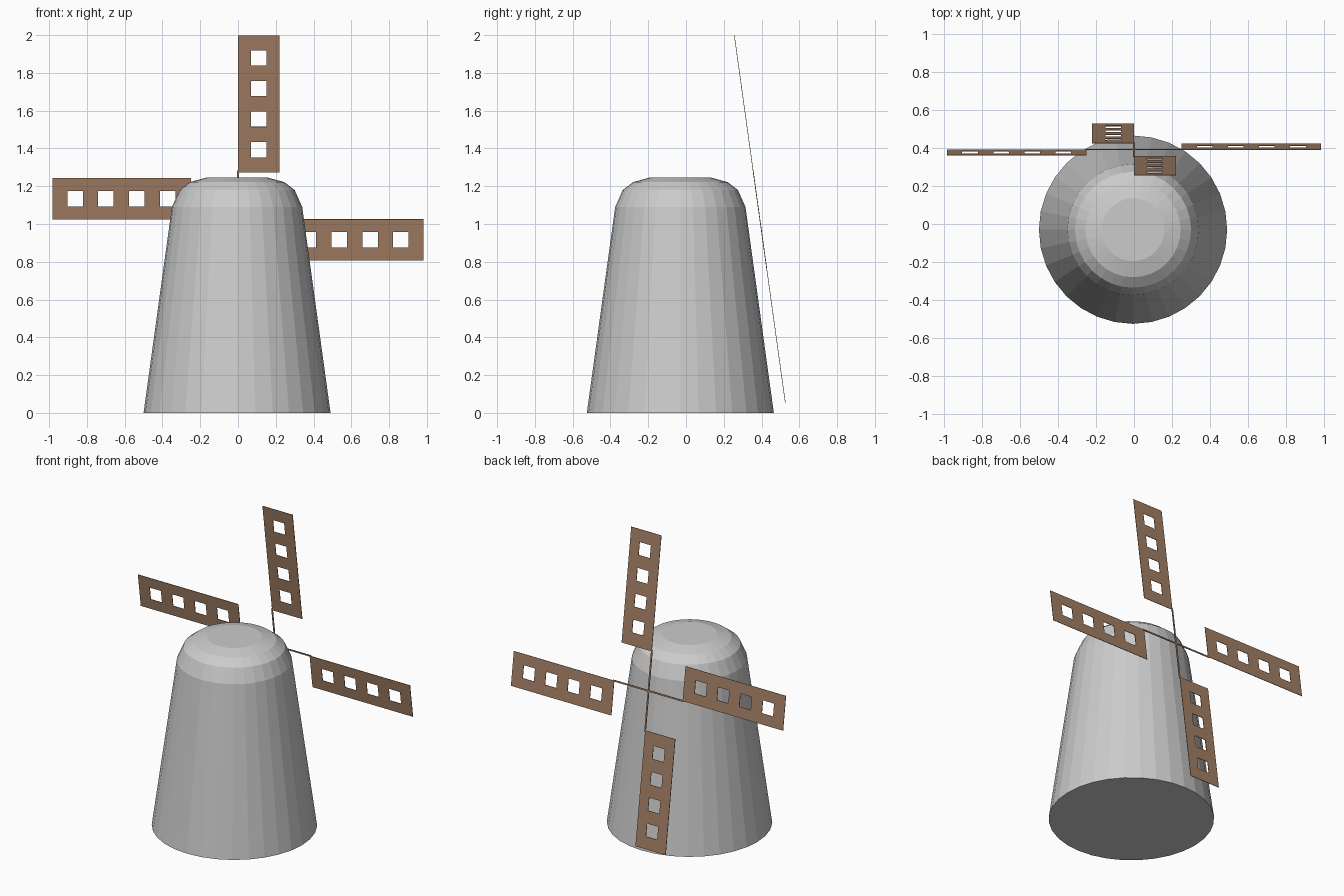
import bpy, bmesh, math
from mathutils import Matrix, Vector

if "Cube" in bpy.data.objects:
    bpy.data.objects.remove(bpy.data.objects["Cube"])


def material(name, rgb):
    m = bpy.data.materials.new(name)
    m.diffuse_color = (*rgb, 1)
    m.use_nodes = True
    m.node_tree.nodes["Principled BSDF"].inputs["Base Color"].default_value = m.diffuse_color
    return m


stone = material("grey stone", (0.6, 0.6, 0.6))
wood = material("brown wood", (0.37, 0.215, 0.13))


def finish(name, bm, mat):
    bmesh.ops.recalc_face_normals(bm, faces=bm.faces)
    me = bpy.data.meshes.new(name)
    bm.to_mesh(me)
    bm.free()
    me.materials.append(mat)
    ob = bpy.data.objects.new(name, me)
    bpy.context.collection.objects.link(ob)
    return ob


# Tower: tapered 32-sided body with a rounded cap
SIDES = 32
profile = [(0.495, 0), (0.345, 1.09), (0.305, 1.18), (0.25, 1.222), (0.165, 1.245)]
bm = bmesh.new()
rings = []
for r, z in profile:
    rings.append([bm.verts.new((-0.005 + r * math.cos(2 * math.pi * i / SIDES),
                                -0.03 + r * math.sin(2 * math.pi * i / SIDES), z))
                  for i in range(SIDES)])
for a, b in zip(rings, rings[1:]):
    for i in range(SIDES):
        j = (i + 1) % SIDES
        bm.faces.new((a[i], a[j], b[j], b[i]))
bm.faces.new(rings[0])
bm.faces.new(rings[-1])
finish("tower", bm, stone)

# Sail wheel leans back against the sloping tower wall
HUB = Matrix.Translation((0, 0.391, 1.025)) @ Matrix.Rotation(math.radians(7.9), 4, 'X')
THICK = 0.003

# Sails: thin boards with four square openings, turned around the hub
us = [0.25]
for k in range(4):
    c = 0.372 + 0.1635 * k
    us += [c - 0.041, c + 0.041]
us.append(0.983)
vs = [0.0, 0.069, 0.151, 0.22]
for n, name in enumerate(("top_sail", "right_sail", "bottom_sail", "left_sail")):
    bm = bmesh.new()
    grid = [[bm.verts.new((v, 0, u)) for v in vs] for u in us]
    for i in range(len(us) - 1):
        for j in range(3):
            if j == 1 and i % 2 == 1:
                continue  # opening
            bm.faces.new((grid[i][j], grid[i][j + 1], grid[i + 1][j + 1], grid[i + 1][j]))
    bm.transform(HUB @ Matrix.Rotation(n * math.pi / 2, 4, 'Y'))
    ob = finish(name, bm, wood)
    mod = ob.modifiers.new("thickness", 'SOLIDIFY')
    mod.thickness = THICK
    mod.offset = 0

# Crossed spars joining the sails
for n, name in enumerate(("upright_spar", "level_spar")):
    bm = bmesh.new()
    bmesh.ops.create_cube(bm, size=1)
    bm.transform(HUB @ Matrix.Rotation(n * math.pi / 2, 4, 'Y')
                 @ Matrix.Diagonal(Vector((0.01, 0.004, 0.52, 1))))
    finish(name, bm, wood)
